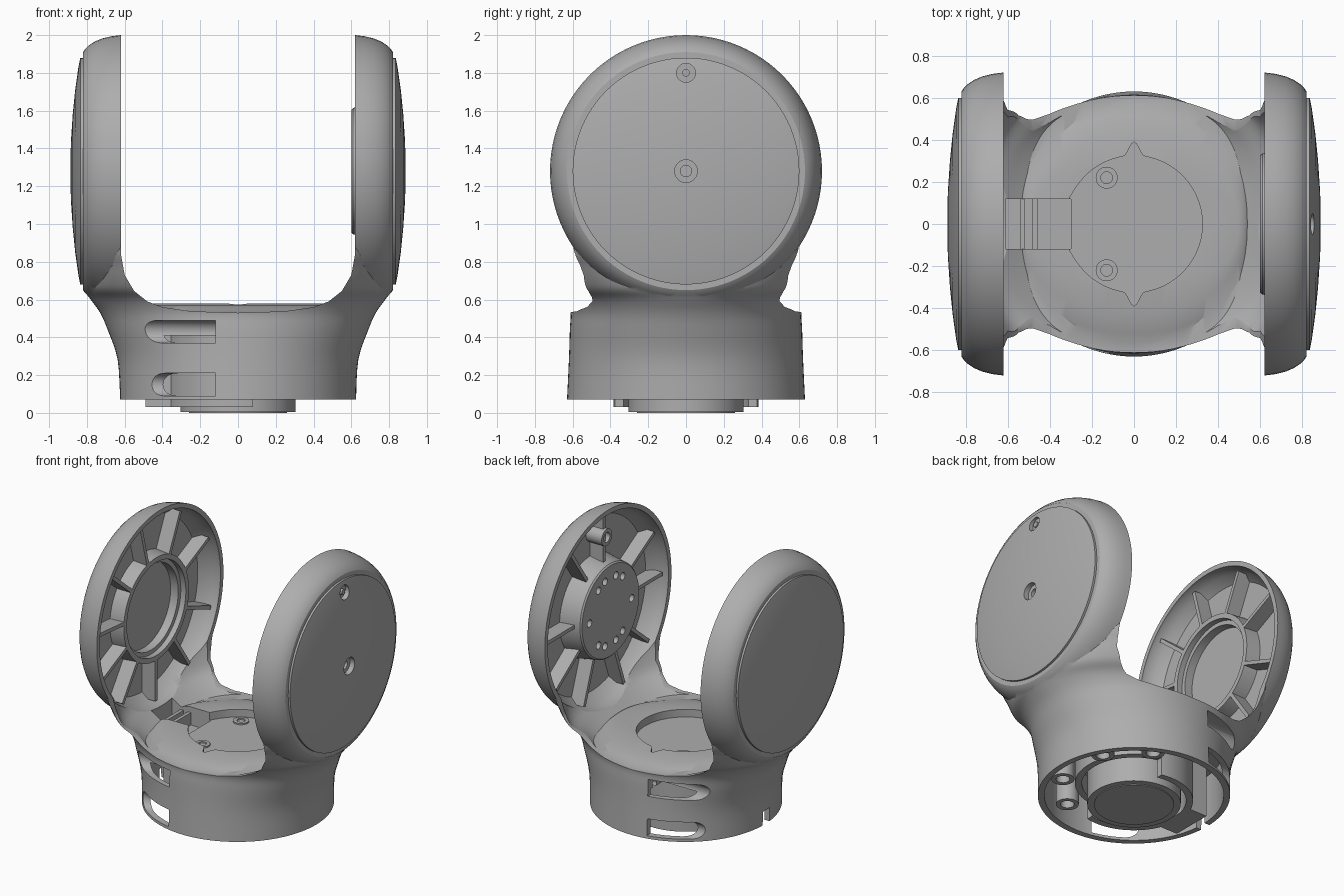
import bpy, bmesh
from math import sin, cos, pi, radians, exp
from mathutils import Vector, Matrix

if "Cube" in bpy.data.objects:
    bpy.data.objects.remove(bpy.data.objects["Cube"])

grey = bpy.data.materials.new("satin grey")
grey.use_nodes = True
GREY = (0.42, 0.42, 0.42, 1)
grey.diffuse_color = GREY
grey.node_tree.nodes["Principled BSDF"].inputs["Base Color"].default_value = GREY

PIVOT = 1.28   # height of the arm centres
SEG = 96


def loft(name, rings):
    """Closed solid through equal rings of points, capped at both ends."""
    bm = bmesh.new()
    loops = [[bm.verts.new(p) for p in ring] for ring in rings]
    n = len(loops[0])
    for a, b in zip(loops, loops[1:]):
        for i in range(n):
            j = (i + 1) % n
            bm.faces.new((a[i], a[j], b[j], b[i]))
    bm.faces.new(loops[0])
    bm.faces.new(loops[-1])
    bmesh.ops.recalc_face_normals(bm, faces=bm.faces)
    mesh = bpy.data.meshes.new(name)
    bm.to_mesh(mesh)
    bm.free()
    mesh.materials.append(grey)
    ob = bpy.data.objects.new(name, mesh)
    bpy.context.collection.objects.link(ob)
    return ob


def section(z, a, b, n):
    """Horizontal superellipse."""
    def p(v):
        return (1 if v >= 0 else -1) * abs(v) ** (2 / n)
    angles = [2 * pi * i / SEG for i in range(SEG)]
    return [(a * p(cos(t)), b * p(sin(t)), z) for t in angles]


def smooth_rows(rows, steps=4):
    """Catmull-Rom interpolation of table rows."""
    rows = [Vector(r) for r in rows]
    pad = [rows[0]] + rows + [rows[-1]]
    out = []
    for p0, p1, p2, p3 in zip(pad, pad[1:], pad[2:], pad[3:]):
        for k in range(steps):
            t = k / steps
            out.append(p1 + 0.5 * t * ((p2 - p0) + t * ((2 * p0 - 5 * p1 + 4 * p2 - p3)
                       + t * (3 * (p1 - p2) + p3 - p0))))
    return out + [rows[-1]]


def lathe(name, profile, side=1, y=0, z=PIVOT, seg=SEG):
    """Turn (x, radius) points about a line along x."""
    angles = [2 * pi * i / seg for i in range(seg)]
    return loft(name, [[(side * x, y + r * cos(t), z + r * sin(t)) for t in angles]
                       for x, r in profile])


def upright(name, x, y, r, z0, z1, seg=48):
    angles = [2 * pi * i / seg for i in range(seg)]
    return loft(name, [[(x + r * cos(t), y + r * sin(t), z) for t in angles] for z in (z0, z1)])


def box(name, x0, x1, y0, y1, z0, z1):
    return loft(name, [[(x0, y0, z), (x1, y0, z), (x1, y1, z), (x0, y1, z)] for z in (z0, z1)])


def combine(target, tools, op="DIFFERENCE"):
    for tool in tools:
        mod = target.modifiers.new("join", "BOOLEAN")
        mod.operation, mod.solver, mod.object = op, "EXACT", tool
        dg = bpy.context.evaluated_depsgraph_get()
        mesh = bpy.data.meshes.new_from_object(target.evaluated_get(dg))
        target.modifiers.clear()
        target.data = mesh
        bpy.data.objects.remove(tool)
    return target


# Outer body: flared neck plus two round arms
neck = [(.07, .625, .63, 2), (.28, .637, .62, 2), (.44, .69, .615, 2), (.53, .73, .612, 2),
        (.60, .78, .64, 2), (.65, .815, .67, 2.2), (.70, .82, .685, 2.4),
        (.78, .818, .70, 2.7), (.86, .815, .72, 3), (1.0, .80, .75, 3)]
body = loft("yoke_body", [section(*r) for r in smooth_rows(neck)])
rim = [(.58, .72), (.62, .72), (.67, .714), (.72, .702), (.76, .685), (.79, .665), (.81, .645), (.82, .63)]
combine(body, [lathe("arm", rim, s) for s in (-1, 1)], "UNION")

# Opening between the arms
u = [(0, .53), (.25, .538), (.4, .56), (.48, .59), (.55, .645), (.6, .73), (.62, .84), (.62, 2.2)]
outline = [(-x, z) for x, z in reversed(u[1:])] + u
combine(body, [loft("opening", [[(x, y, z) for x, z in outline] for y in (-1, 1)])])

# Hollow arms
hollow = [(.55, .52, .575, 3), (.60, .60, .59, 3), (.66, .68, .66, 3),
          (.75, .73, .68, 3), (.86, .75, .71, 3), (1.0, .75, .75, 3)]
tools = [loft("hollow", [section(*r) for r in smooth_rows(hollow)])]
tools += [lathe("arm_hollow", [(.5, .688), (.64, .686), (.70, .665), (.755, .62)], s) for s in (-1, 1)]
combine(body, tools)

# Crowned floor with round recess and cable slot
floor = loft("floor", [section(*r) for r in [(.46, .56, .58, 2.3), (.525, .56, .58, 2.3),
             (.55, .55, .52, 2.3), (.57, .53, .42, 2.3), (.58, .5, .3, 2.3)]])
combine(body, [floor], "UNION")
recess = []
for i in range(SEG * 2):
    t = pi * i / SEG
    r = .325 + .065 * exp(-abs(abs(sin(t)) - 1) * 300) + .03 * exp(-((t - pi) / .3) ** 2)
    recess.append((r * cos(t), r * sin(t)))
tools = [loft("recess", [[(x, y, z) for x, y in recess] for z in (.525, .7)]),
         box("cable_slot", -.61, -.3, -.12, .12, .45, .7),
         upright("base_hollow", 0, 0, .585, 0, .41, SEG),
         box("cable_notch", -.8, -.5, -.06, .02, 0, .17)]
# Screw pockets on the front and back of the base
for y in (-1, 1):
    for z in (.15, .43):
        pocket = [(y * (.49 - .06 * cos(t)), z + .06 * sin(t))
                  for t in [radians(-90 + 15 * k) for k in range(13)]]
        pocket += [(y * .8, z + .06), (y * .8, z - .06)]
        tools.append(loft("pocket", [[(x, py, pz) for py, pz in pocket] for x in (-.7, -.12)]))
        tools.append(lathe("pocket_hole", [(-.13, .025), (-.04, .025)], 1, y * .53, z, 16))
combine(body, tools)

parts = [body]
for x in (-.53, -.47):
    parts.append(box("cable_bridge", x - .012, x + .012, -.12, .12, .44, .54))
for y in (-.22, .22):
    boss = upright("floor_boss", -.13, y, .052, .5, .535, 32)
    parts.append(combine(boss, [upright("hole", -.13, y, .028, .51, .6, 24)]))

# Domed side covers; the one at +x has two holes
dome = [(.80, .6), (.835, .6), (.845, .55), (.862, .43), (.875, .3), (.885, .15), (.887, .02)]
left_cover = lathe("left_cover", dome)
combine(left_cover, [lathe("hole", [(.85, .06), (1, .06)], seg=32),
                     lathe("hole", [(.815, .03), (1, .03)], seg=24),
                     lathe("hole", [(.81, .05), (1, .05)], z=1.8, seg=32)])
parts += [left_cover, lathe("right_cover", dome, -1),
          lathe("left_stop_pin", [(.80, .02), (.84, .02)], z=1.8, seg=16)]

# Drive boss with a bolt circle inside the +x arm
drive = lathe("drive_boss", [(.76, .36), (.68, .345), (.61, .335), (.60, .325)])
holes = [lathe("hole", [(.5, .026), (.66, .026)], 1, .24 * cos(a), PIVOT + .24 * sin(a), 20)
         for a in [radians(d) for d in (0, 55, 75, 105, 125, 180, 235, 255, 285, 305)]]
parts.append(combine(drive, holes))
tube = lathe("stop_tube", [(.63, .06), (.77, .06)], z=1.8, seg=32)
parts.append(combine(tube, [lathe("hole", [(.6, .035), (.74, .035)], z=1.8, seg=24)]))

# Bearing ring inside the -x arm
ring = lathe("bearing_ring", [(.65, .37), (.77, .38)], -1)
parts.append(combine(ring, [lathe("bore", [(.6, .335), (.69, .335)], -1),
                            lathe("bore", [(.6, .305), (.75, .305)], -1)]))


def rib(name, side, deg, r0, r1, half=.013):
    """Radial stiffener on the inside of an arm."""
    ob = box(name, side * .65, side * .77, r0, r1, -half, half)
    ob.data.transform(Matrix.Translation((0, 0, PIVOT)) @ Matrix.Rotation(radians(deg), 4, "X"))
    if side < 0:
        ob.data.flip_normals()
    return ob


for deg in (55, 90, 150, 180, 220, 250, 290, 325, 0):
    parts.append(rib("left_rib", 1, deg, .33, .66))
for deg in (25, 65, 105, 140, 175, 205, 235, 270, 305, 340):
    parts.append(rib("right_rib", -1, deg, .36, .66))

# Underside: motor hub, curved carrier and screw posts
hub = upright("motor_hub", 0, 0, .305, .005, .44, SEG)
bolts = [upright("hole", .22 * cos(a), .22 * sin(a), .022, -.1, .06, 16)
         for a in [radians(36 * k + 10) for k in range(10)]]
parts.append(combine(hub, bolts))
parts.append(upright("hub_lip", 0, 0, .26, 0, .02, 64))
carrier = upright("motor_carrier", 0, 0, .385, .03, .43, SEG)
combine(carrier, [upright("bore", 0, 0, .34, 0, .3, SEG), box("trim", .08, .6, -.6, .6, 0, .16)])
parts.append(carrier)
parts.append(box("carrier_tab", -.49, -.33, -.15, .15, .03, .42))
for deg in (-25, 25, 65, -65):
    x, y = .48 * cos(radians(deg)), .48 * sin(radians(deg))
    post = upright("screw_post", x, y, .075, .12, .43, 32)
    parts.append(combine(post, [upright("hole", x, y, .045, 0, .3, 24)]))

# Smooth shading with sharp edges kept
bpy.ops.object.select_all(action="DESELECT")
for ob in parts:
    ob.select_set(True)
    bpy.context.view_layer.objects.active = ob
bpy.ops.object.shade_smooth_by_angle(angle=radians(30))
